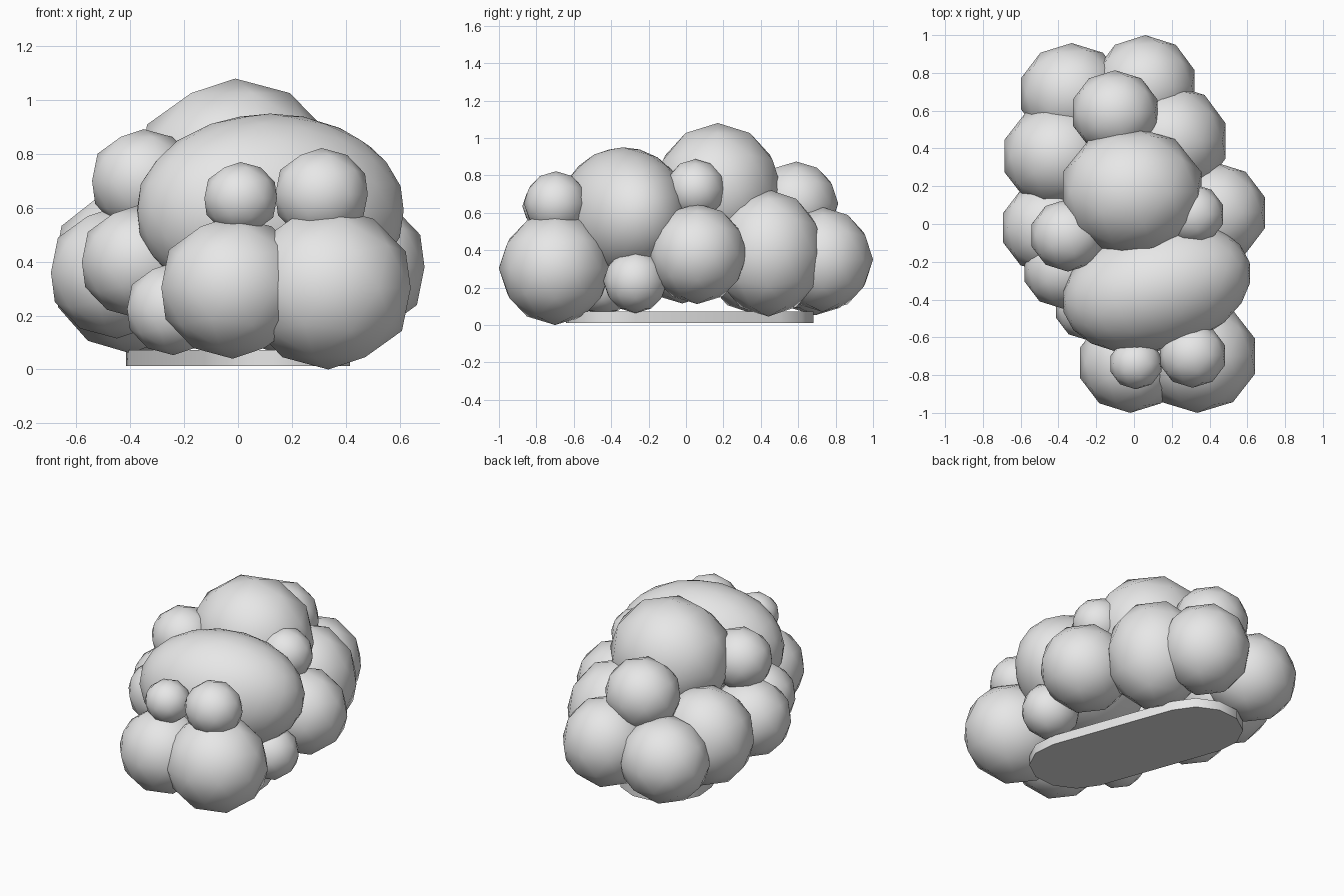
import bpy
import bmesh
import math
from mathutils import Matrix, Vector

if "Cube" in bpy.data.objects:
    bpy.data.objects.remove(bpy.data.objects["Cube"])

grey = bpy.data.materials.new("light_grey")
grey.diffuse_color = (0.8, 0.8, 0.8, 1.0)
grey.use_nodes = True
grey.node_tree.nodes["Principled BSDF"].inputs["Base Color"].default_value = grey.diffuse_color


def finish(bm, name, angle):
    mesh = bpy.data.meshes.new(name)
    bm.to_mesh(mesh)
    bm.free()
    mesh.materials.append(grey)
    obj = bpy.data.objects.new(name, mesh)
    bpy.context.scene.collection.objects.link(obj)
    bpy.ops.object.select_all(action='DESELECT')
    obj.select_set(True)
    bpy.context.view_layer.objects.active = obj
    bpy.ops.object.shade_smooth_by_angle(angle=math.radians(angle))
    return obj


def puff(name, centre, radii, turn=0.0, detail=2):
    """Rounded low-poly lump, stretched by radii and turned about z."""
    bm = bmesh.new()
    bmesh.ops.create_icosphere(bm, subdivisions=detail, radius=1.0)
    m = (Matrix.Translation(Vector(centre))
         @ Matrix.Rotation(math.radians(turn), 4, 'Z')
         @ Matrix.Diagonal((*radii, 1.0)))
    bm.transform(m)
    return finish(bm, name, 60)


def ball(name, x, y, z, r):
    # Slightly wider in x, where the coarse sphere has no corner on its axis
    return puff(name, (x, y, z), (r * 1.05, r, r))


# Large upper lumps
puff("front_crown", (0.12, -0.335, 0.59), (0.51, 0.335, 0.36), 15, 3)
puff("top_crown", (-0.01, 0.17, 0.72), (0.385, 0.345, 0.36))

# Front lumps
puff("front_right_puff", (0.335, -0.70, 0.302), (0.322, 0.30, 0.302))
ball("front_left_puff", -0.02, -0.735, 0.305, 0.265)
ball("front_left_bump", 0.01, -0.74, 0.635, 0.135)
ball("front_right_bump", 0.31, -0.695, 0.65, 0.172)

# Right side lumps
ball("right_puff", 0.425, 0.06, 0.38, 0.268)
ball("right_low_bump", 0.42, -0.27, 0.235, 0.172)
ball("right_high_bump", 0.31, 0.05, 0.725, 0.162)
puff("right_back_puff", (0.195, 0.44, 0.385), (0.305, 0.30, 0.34))

# Back lumps
puff("back_right_puff", (0.06, 0.73, 0.35), (0.275, 0.27, 0.28))
ball("back_left_puff", -0.33, 0.69, 0.32, 0.268)
ball("back_high_bump", -0.10, 0.59, 0.65, 0.224)

# Left side lumps
puff("left_back_puff", (-0.40, 0.36, 0.37), (0.30, 0.28, 0.31))
ball("left_puff", -0.45, -0.02, 0.36, 0.245)
ball("left_front_puff", -0.37, -0.24, 0.40, 0.21)
ball("left_high_bump", -0.35, -0.06, 0.70, 0.192)
ball("left_low_bump", -0.24, -0.445, 0.225, 0.172)

# Flat underside: a rounded slab lying along the leaning axis of the cloud
bm = bmesh.new()
steps = 6
outline = []
for end in (1, -1):
    for i in range(steps + 1):
        a = math.pi * i / steps + (0 if end > 0 else math.pi)
        outline.append(bm.verts.new((0.28 * math.cos(a),
                                     0.41 * end + 0.28 * math.sin(a), 0.012)))
face = bm.faces.new(outline)
top = bmesh.ops.extrude_face_region(bm, geom=[face])
bmesh.ops.translate(bm, vec=(0, 0, 0.06),
                    verts=[v for v in top["geom"] if isinstance(v, bmesh.types.BMVert)])
bmesh.ops.recalc_face_normals(bm, faces=bm.faces)
bm.transform(Matrix.Translation((0, 0.02, 0)) @ Matrix.Rotation(math.radians(20), 4, 'Z'))
finish(bm, "base_slab", 35)
